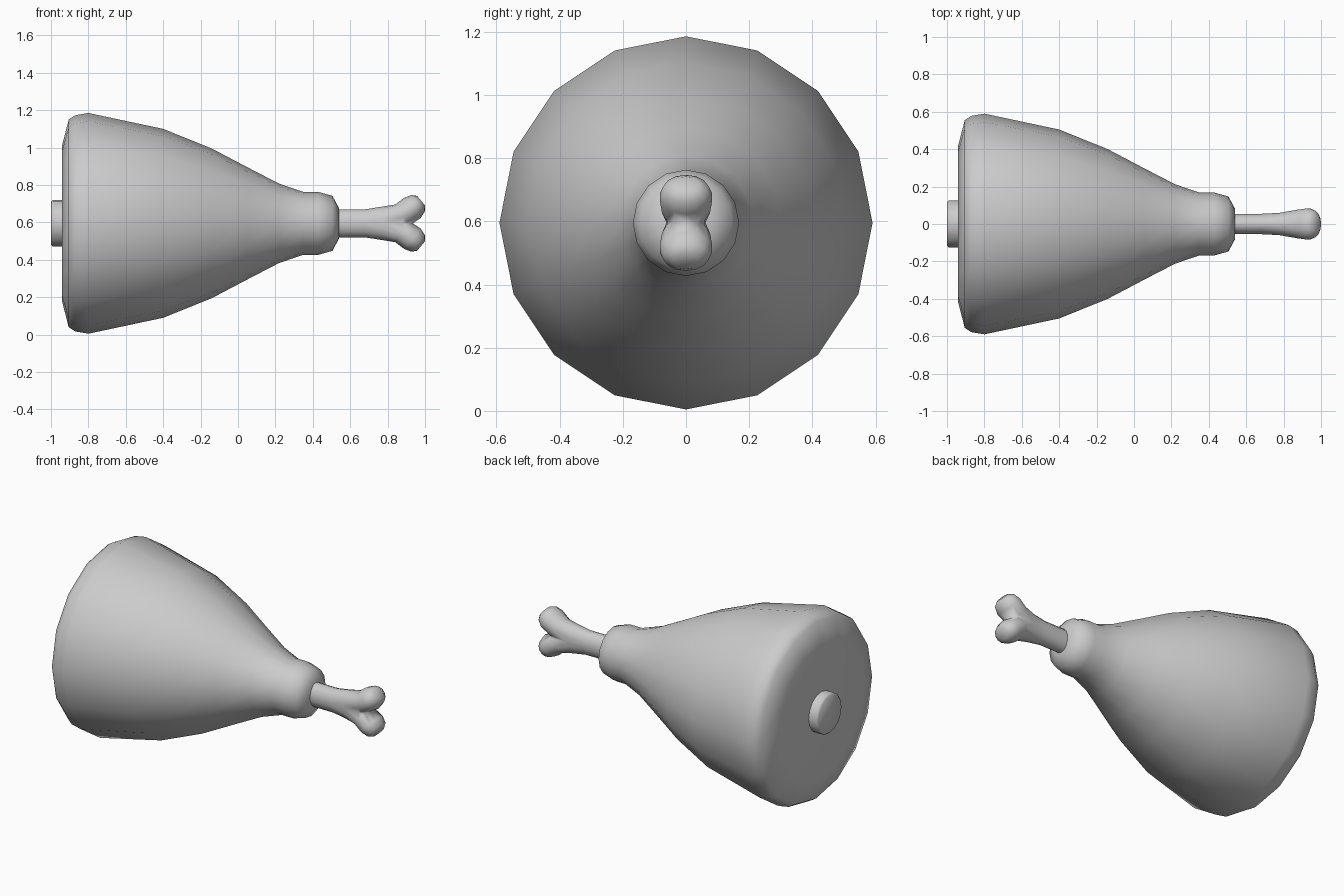
import bpy, bmesh, math

if "Cube" in bpy.data.objects:
    bpy.data.objects.remove(bpy.data.objects["Cube"])

AXIS_Z = 0.595


def loft(name, rings, sides, angle=50):
    """Skin elliptical rings (x, z, tilt_deg, ry, rz) strung along the x axis."""
    bm = bmesh.new()
    loops = []
    for x, z, tilt, ry, rz in rings:
        t = math.radians(tilt)
        loop = []
        for i in range(sides):
            a = 2 * math.pi * i / sides
            u = rz * math.cos(a)
            loop.append(bm.verts.new((x - u * math.sin(t), ry * math.sin(a), z + u * math.cos(t))))
        loops.append(loop)
    for a, b in zip(loops, loops[1:]):
        for i in range(sides):
            j = (i + 1) % sides
            bm.faces.new((a[i], a[j], b[j], b[i]))
    bm.faces.new(loops[0])
    bm.faces.new(loops[-1])
    bmesh.ops.recalc_face_normals(bm, faces=bm.faces)
    mesh = bpy.data.meshes.new(name)
    bm.to_mesh(mesh)
    bm.free()
    obj = bpy.data.objects.new(name, mesh)
    bpy.context.collection.objects.link(obj)
    obj.location.z = AXIS_Z
    bpy.ops.object.select_all(action='DESELECT')
    obj.select_set(True)
    bpy.context.view_layer.objects.active = obj
    bpy.ops.object.shade_smooth_by_angle(angle=math.radians(angle))
    return obj


def lathe(name, profile, sides, angle=50):
    return loft(name, [(x, 0, 0, r, r) for x, r in profile], sides, angle)


# Meat: tapered ham with a collar at the thin end
lathe("meat", [(-0.94, 0.42), (-0.905, 0.555), (-0.87, 0.578), (-0.80, 0.59),
               (-0.40, 0.505), (-0.14, 0.40), (0.05, 0.30), (0.22, 0.212),
               (0.35, 0.168), (0.43, 0.168), (0.505, 0.147), (0.54, 0.082)], 16, 60)

# Bone stub on the cut face
lathe("bone_stub", [(-0.90, 0.125), (-0.99, 0.125), (-1.0, 0.115)], 16)

# Bone: upper half with one knob, mirrored downwards
bone = loft("bone", [(0.50, 0, 0, 0.056, 0.075), (0.68, 0, 0, 0.056, 0.075),
                     (0.78, 0.012, 12, 0.061, 0.078), (0.88, 0.045, 35, 0.078, 0.068),
                     (0.932, 0.082, 40, 0.085, 0.070), (0.963, 0.108, 40, 0.072, 0.057),
                     (0.979, 0.121, 40, 0.042, 0.033)], 14, 60)
mirror = bone.modifiers.new("mirror", 'MIRROR')
mirror.use_axis = (False, False, True)
mirror.use_bisect_axis = (False, False, True)
bone.modifiers.move(len(bone.modifiers) - 1, 0)
